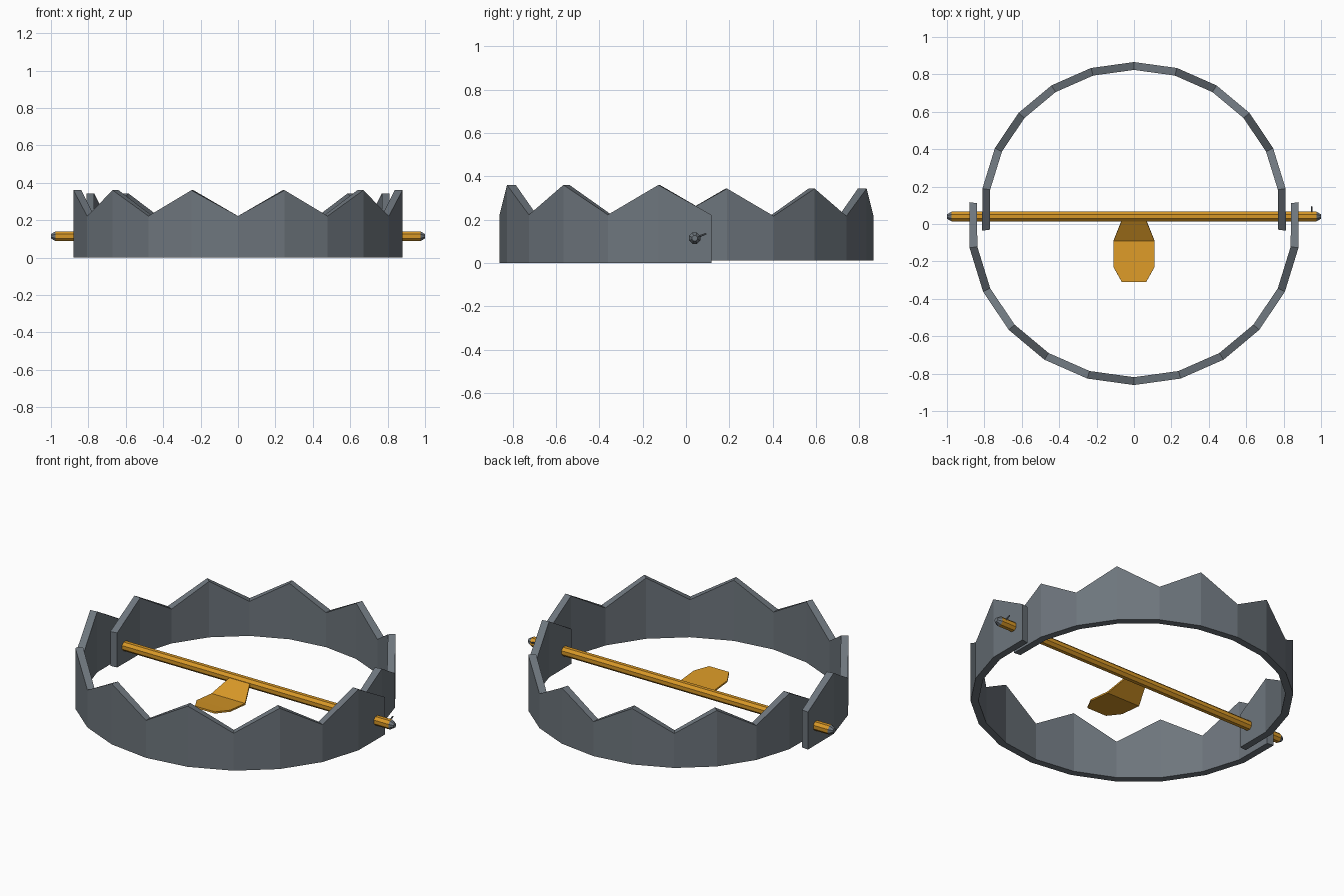
import bpy, bmesh, math
from mathutils import Vector

if "Cube" in bpy.data.objects:
    bpy.data.objects.remove(bpy.data.objects["Cube"])


def material(name, rgb):
    m = bpy.data.materials.new(name)
    m.diffuse_color = (*rgb, 1)
    m.use_nodes = True
    m.node_tree.nodes["Principled BSDF"].inputs["Base Color"].default_value = m.diffuse_color
    return m


STEEL = material("grey steel", (0.155, 0.18, 0.205))
BRASS = material("amber brass", (0.68, 0.31, 0.02))


def finish(name, bm, *mats):
    bmesh.ops.recalc_face_normals(bm, faces=bm.faces[:])
    mesh = bpy.data.meshes.new(name)
    bm.to_mesh(mesh)
    bm.free()
    for m in mats:
        mesh.materials.append(m)
    ob = bpy.data.objects.new(name, mesh)
    bpy.context.collection.objects.link(ob)
    return ob


# Toothed half ring: an arc strip with a zigzag upper edge
def jaw(name, scale, side, shift_y, base_z):
    bm = bmesh.new()
    step, half = math.radians(16.3), 0.021
    rings = []
    for i in range(-6, 7):
        t = i * step
        z_top = base_z + scale * (0.36 if i % 2 else 0.222)
        ring = []
        for off, z in ((half, base_z), (half, z_top), (-half, z_top), (-half, base_z)):
            x = scale * 0.868 * math.sin(t) + off * math.sin(t)
            y = side * (scale * 0.84 * math.cos(t) + off * math.cos(t)) + shift_y
            ring.append(bm.verts.new((x, y, z)))
        rings.append(ring)
    for a, b in zip(rings, rings[1:]):
        for k in range(4):
            n = (k + 1) % 4
            bm.faces.new((a[k], a[n], b[n], b[k]))
    bm.faces.new(rings[0])
    bm.faces.new(rings[-1])
    return finish(name, bm, STEEL)


jaw("front_jaw", 1.0, -1, 0.0, 0.0)
jaw("back_jaw", 0.92, 1, 0.072, 0.012)


# Eight sided hinge rod with tapered steel tips
bm = bmesh.new()
rings = []
for x, r in ((-1, 0.013), (-0.975, 0.028), (0.975, 0.028), (1, 0.013)):
    rings.append([bm.verts.new((x, 0.04 + r * math.cos((k + 0.5) * math.pi / 4),
                                0.114 + r * math.sin((k + 0.5) * math.pi / 4)))
                  for k in range(8)])
for a, b in zip(rings, rings[1:]):
    for k in range(8):
        n = (k + 1) % 8
        bm.faces.new((a[k], a[n], b[n], b[k]))
bm.faces.new(rings[0])
bm.faces.new(rings[-1])
for f in bm.faces:
    f.material_index = 1 if abs(f.calc_center_median().x) > 0.97 else 0
finish("hinge_rod", bm, BRASS, STEEL)

# Small locking pin at the right end of the rod
bm = bmesh.new()
bmesh.ops.create_cone(bm, cap_ends=True, segments=6, radius1=0.005, radius2=0.004, depth=0.07)
pin = finish("locking_pin", bm, STEEL)
direction = Vector((0, 0.93, 0.37))
pin.rotation_euler = direction.to_track_quat('Z', 'Y').to_euler()
pin.location = Vector((0.95, 0.04, 0.114)) + direction * 0.023

# Bent trigger plate hanging from the rod
bm = bmesh.new()
rows = [[bm.verts.new((s * w, y, z)) for s in (-1, 1)]
        for w, y, z in ((0.065, 0.02, 0.12), (0.11, -0.09, 0.053),
                        (0.11, -0.23, 0.066), (0.065, -0.31, 0.074))]
for a, b in zip(rows, rows[1:]):
    bm.faces.new((a[0], b[0], b[1], a[1]))
plate = finish("trigger_plate", bm, BRASS)
solid = plate.modifiers.new("thickness", 'SOLIDIFY')
solid.thickness = 0.01
solid.offset = 0
